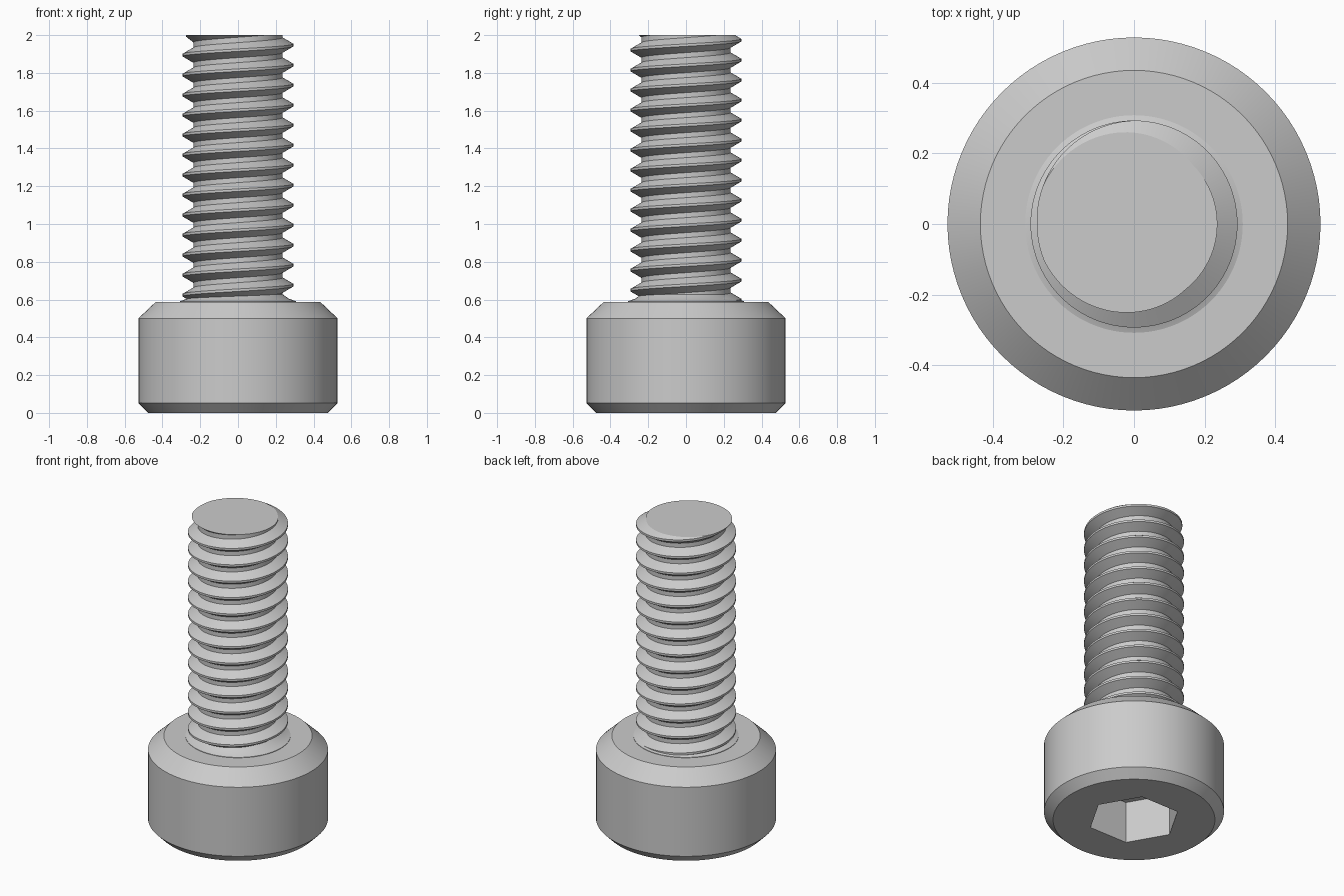
import bpy
import bmesh
from math import cos, sin, pi, radians

if "Cube" in bpy.data.objects:
    bpy.data.objects.remove(bpy.data.objects["Cube"], do_unlink=True)

SEG = 96            # segments around the axis
HEAD_TOP = 0.588
TOP = 2.0
PITCH = 0.1059
CORE_R = 0.236
CREST_R = 0.293

steel = bpy.data.materials.new("grey_steel")
steel.use_nodes = True
grey = (0.6, 0.6, 0.6, 1)
steel.diffuse_color = grey
steel.node_tree.nodes["Principled BSDF"].inputs["Base Color"].default_value = grey


def finish(bm, name):
    bmesh.ops.recalc_face_normals(bm, faces=bm.faces)
    mesh = bpy.data.meshes.new(name)
    bm.to_mesh(mesh)
    bm.free()
    mesh.materials.append(steel)
    obj = bpy.data.objects.new(name, mesh)
    bpy.context.collection.objects.link(obj)
    bpy.ops.object.select_all(action="DESELECT")
    obj.select_set(True)
    bpy.context.view_layer.objects.active = obj
    bpy.ops.object.shade_smooth_by_angle(angle=radians(30))


def circle(radius):
    return lambda a: radius


def hexagon(apothem):
    # distance to a hexagon outline with two corners on the x axis
    return lambda a: apothem / cos(a % (pi / 3) - pi / 6)


def lathe(name, profile):
    """Join rings of (radius function, height) and cap both ends."""
    bm = bmesh.new()
    angles = [2 * pi * i / SEG for i in range(SEG)]
    rings = [[bm.verts.new((radius(a) * cos(a), radius(a) * sin(a), z))
              for a in angles] for radius, z in profile]
    for low, high in zip(rings, rings[1:]):
        for i in range(SEG):
            j = (i + 1) % SEG
            bm.faces.new((low[i], low[j], high[j], high[i]))
    bm.faces.new(rings[0])
    bm.faces.new(rings[-1])
    finish(bm, name)


# Head with chamfered rims and a hexagonal socket in its underside
lathe("socket_head", [
    (hexagon(0.235), 0.27), (hexagon(0.235), 0),
    (circle(0.475), 0), (circle(0.528), 0.053),
    (circle(0.528), 0.5), (circle(0.435), HEAD_TOP)])

# Shank core with a small fillet where it meets the head
lathe("shank_core", [
    (circle(0.308), HEAD_TOP - 0.02), (circle(0.308), HEAD_TOP + 0.003),
    (circle(0.27), HEAD_TOP + 0.016), (circle(CORE_R), HEAD_TOP + 0.04),
    (circle(CORE_R), TOP)])

# Right-handed helical thread, eased at the tip and trimmed flat
bm = bmesh.new()
previous = None
for i in range(-14 * SEG, SEG // 2):
    turn = i / SEG
    a = pi + 2 * pi * turn
    z = TOP + PITCH * turn
    crest = CREST_R - 0.018 * min(max(4 * turn + 1, 0), 1)
    section = [(0.227, -0.045), (crest, -0.0066), (crest, 0.0066), (0.227, 0.045)]
    ring = [bm.verts.new((r * cos(a), r * sin(a), z + dz)) for r, dz in section]
    if previous:
        for k in range(4):
            n = (k + 1) % 4
            bm.faces.new((previous[k], previous[n], ring[n], ring[k]))
    else:
        bm.faces.new(ring)
    previous = ring
cut = bmesh.ops.bisect_plane(
    bm, geom=bm.verts[:] + bm.edges[:] + bm.faces[:],
    plane_co=(0, 0, TOP), plane_no=(0, 0, 1), clear_outer=True)
rim = [e for e in cut["geom_cut"] if isinstance(e, bmesh.types.BMEdge)]
bmesh.ops.triangle_fill(bm, edges=rim, use_beauty=True, normal=(0, 0, 1))
finish(bm, "screw_thread")
